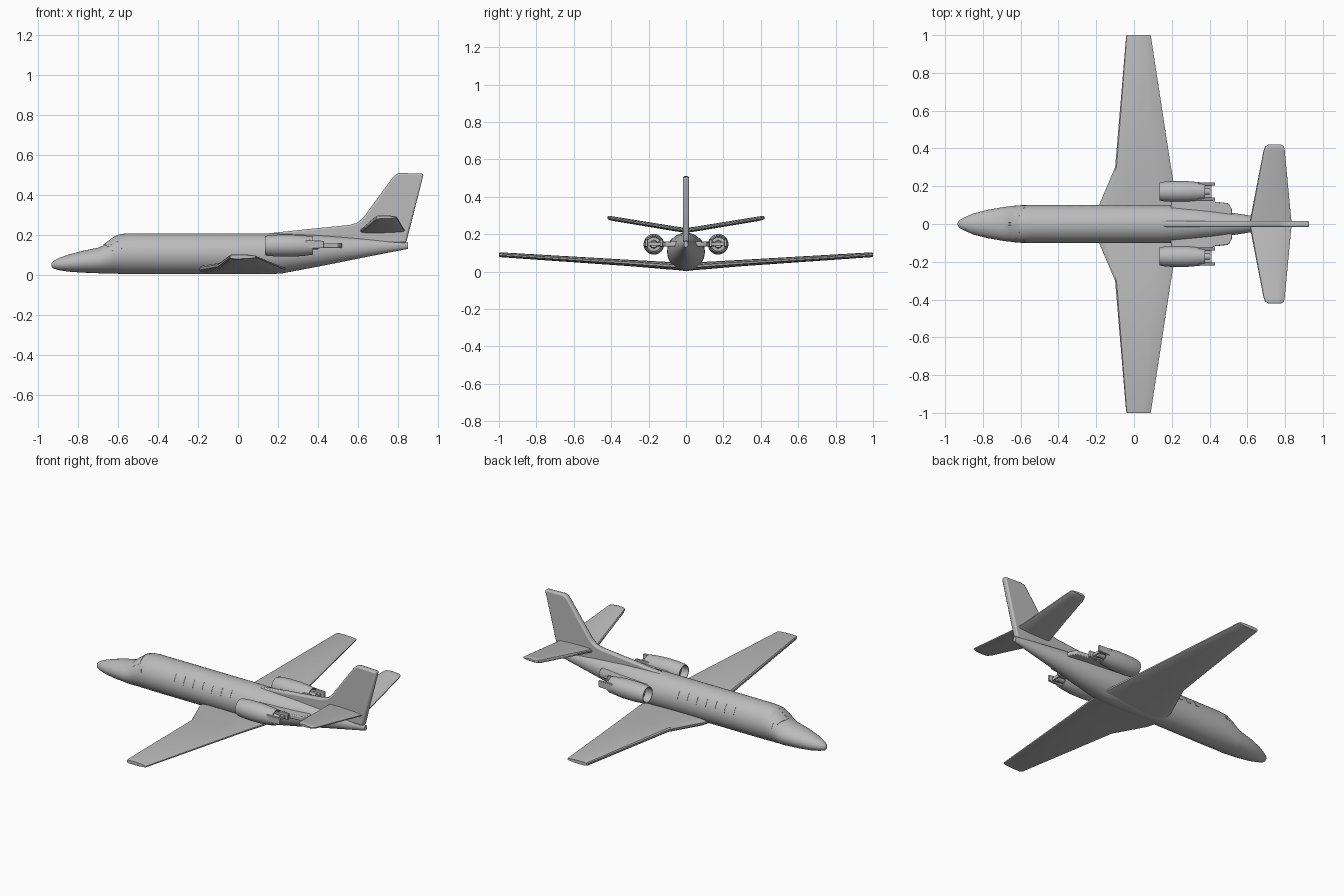
import bpy, bmesh, math
from mathutils import Vector

cube = bpy.data.objects.get("Cube")
if cube:
    bpy.data.objects.remove(cube)

grey = bpy.data.materials.new("light grey paint")
grey.use_nodes = True
COLOUR = (0.5, 0.5, 0.5, 1)
grey.diffuse_color = COLOUR
grey.node_tree.nodes["Principled BSDF"].inputs["Base Color"].default_value = COLOUR


def finish(name, bm, angle=35, bevel=0, mirror=False):
    bmesh.ops.recalc_face_normals(bm, faces=bm.faces)
    mesh = bpy.data.meshes.new(name)
    bm.to_mesh(mesh)
    bm.free()
    mesh.materials.append(grey)
    ob = bpy.data.objects.new(name, mesh)
    bpy.context.collection.objects.link(ob)
    bpy.ops.object.select_all(action='DESELECT')
    ob.select_set(True)
    bpy.context.view_layer.objects.active = ob
    bpy.ops.object.shade_smooth_by_angle(angle=math.radians(angle))
    if bevel:
        mod = ob.modifiers.new("soft edges", 'BEVEL')
        mod.width, mod.segments = bevel, 2
    if mirror:
        mod = ob.modifiers.new("other side", 'MIRROR')
        mod.use_axis = (False, True, False)
    return ob


def loft(name, rings, closed=True, **kw):
    """Skin a list of equal point rings; closed rings get end caps."""
    bm = bmesh.new()
    vs = [[bm.verts.new(p) for p in r] for r in rings]
    n = len(vs[0])
    for a, b in zip(vs, vs[1:]):
        for i in range(n if closed else n - 1):
            j = (i + 1) % n
            bm.faces.new((a[i], a[j], b[j], b[i]))
    if closed:
        bm.faces.new(vs[0])
        bm.faces.new(vs[-1])
    return finish(name, bm, **kw)


def extrude(name, points, depth, **kw):
    bm = bmesh.new()
    face = bm.faces.new([bm.verts.new(p) for p in points])
    new = bmesh.ops.extrude_face_region(bm, geom=[face])["geom"]
    bmesh.ops.translate(bm, vec=depth, verts=[v for v in new if isinstance(v, bmesh.types.BMVert)])
    return finish(name, bm, **kw)


# Fuselage stations: x, bottom, top, half width
STATIONS = [
    (-.935, .045, .055, .005), (-.925, .032, .069, .02), (-.9, .024, .083, .034),
    (-.85, .016, .101, .056), (-.78, .011, .12, .074), (-.7, .008, .136, .088),
    (-.68, .007, .145, .091), (-.62, .006, .192, .098), (-.59, .005, .204, .1),
    (-.55, .004, .208, .101), (.15, .003, .208, .101), (.22, .007, .207, .099),
    (.4, .041, .2, .077), (.6, .081, .185, .047), (.8, .12, .169, .019),
    (.85, .13, .163, .011)]


def hull(x, a, lift=0):
    """Point on the fuselage skin at station x and angle a."""
    for s, t in zip(STATIONS, STATIONS[1:]):
        if x <= t[0]:
            break
    f = (x - s[0]) / (t[0] - s[0])
    lo, hi, w = (s[k] + (t[k] - s[k]) * f for k in (1, 2, 3))
    return Vector((x, (w + lift) * math.cos(a), (lo + hi) / 2 + ((hi - lo) / 2 + lift) * math.sin(a)))


loft("fuselage", [[hull(s[0], math.tau * i / 40) for i in range(40)] for s in STATIONS], angle=50)


# Window panes follow the skin as very thin raised panels
def pane(name, corners):
    (x0, x1, low), (x2, x3, high) = corners
    rows = []
    for i in range(7):
        f = i / 6
        a = math.radians(low + (high - low) * f)
        xa, xb = x0 + (x2 - x0) * f, x1 + (x3 - x1) * f
        rows.append([hull(xa, a), hull(xa, a, .002), hull(xb, a, .002), hull(xb, a)])
    loft(name, rows, angle=30, mirror=True)


for i in range(7):
    x = -.385 + .062 * i
    pane("cabin_window", ((x, x + .028, 15), (x, x + .028, 43)))
pane("windscreen", ((-.655, -.6, 42), (-.675, -.615, 86)))
pane("cockpit_side_window", ((-.635, -.575, 17), (-.635, -.585, 38)))


# Flying surfaces; stations: span, leading edge, trailing edge, height, thickness
SECTION = [(0, -.15), (0, .15), (.025, .36), (.1, .47), (.35, .5), (.7, .42), (.96, .25), (1, .12),
           (1, -.12), (.96, -.25), (.7, -.42), (.35, -.5), (.1, -.47), (.025, -.36)]


def surface(name, stations):
    loft(name, [[(le + (te - le) * u, y, z + t * v) for u, v in SECTION]
                for y, le, te, z, t in stations], angle=32, mirror=True)


surface("wing", [(.02, -.2, .24, .026, .04), (.1, -.185, .23, .032, .04), (.3, -.1, .196, .046, .034),
                 (.99, -.042, .09, .09, .026), (1, -.039, .088, .09, .02)])
surface("tailplane", [(0, .61, .835, .22, .026), (.06, .622, .829, .229, .026), (.39, .686, .798, .283, .024),
                      (.41, .694, .794, .287, .022), (.42, .71, .78, .288, .013)])

# Fin with its long dorsal fillet
fin = [(.08, .2), (.35, .229), (.56, .25), (.6, .262), (.63, .29), (.775, .488), (.79, .503), (.81, .51),
       (.93, .506), (.842, .16), (.5, .15), (.2, .18)]
extrude("tail_fin", [(x, -.017, z) for x, z in fin], (0, .034, 0), bevel=.009)

# Engine nacelles turned from a profile
ENGINE_Y, ENGINE_Z = .172, .146
PROFILE = [(.152, .001), (.175, .018), (.175, .037), (.145, .039), (.134, .043), (.134, .047), (.15, .051),
           (.2, .055), (.28, .055), (.34, .05), (.375, .045), (.375, .039), (.33, .037), (.33, .022),
           (.4, .018), (.4, .001)]
loft("engine_nacelle", [[(x, ENGINE_Y + r * math.cos(math.tau * i / 28), ENGINE_Z + r * math.sin(math.tau * i / 28))
                         for i in range(28)] for x, r in PROFILE], mirror=True)

# Pylon carrying each engine and trailing behind it
pylon = [(.19, .04), (.2, .14), (.36, .15), (.43, .118), (.5, .11), (.52, .075), (.52, .03)]
extrude("engine_pylon", [(x, y, .134) for x, y in pylon], (0, 0, .026), bevel=.005, mirror=True)

# Thrust reverser arms and the bar joining them
for y in (ENGINE_Y - .047, ENGINE_Y + .032):
    extrude("reverser_arm", [(.34, y, .13), (.43, y, .134), (.43, y, .17), (.34, y, .174)],
            (0, .015, 0), bevel=.003, mirror=True)
y = ENGINE_Y - .036
extrude("reverser_bar", [(.36, y, .14), (.41, y, .14), (.41, y, .156), (.36, y, .156)], (0, .072, 0), mirror=True)
